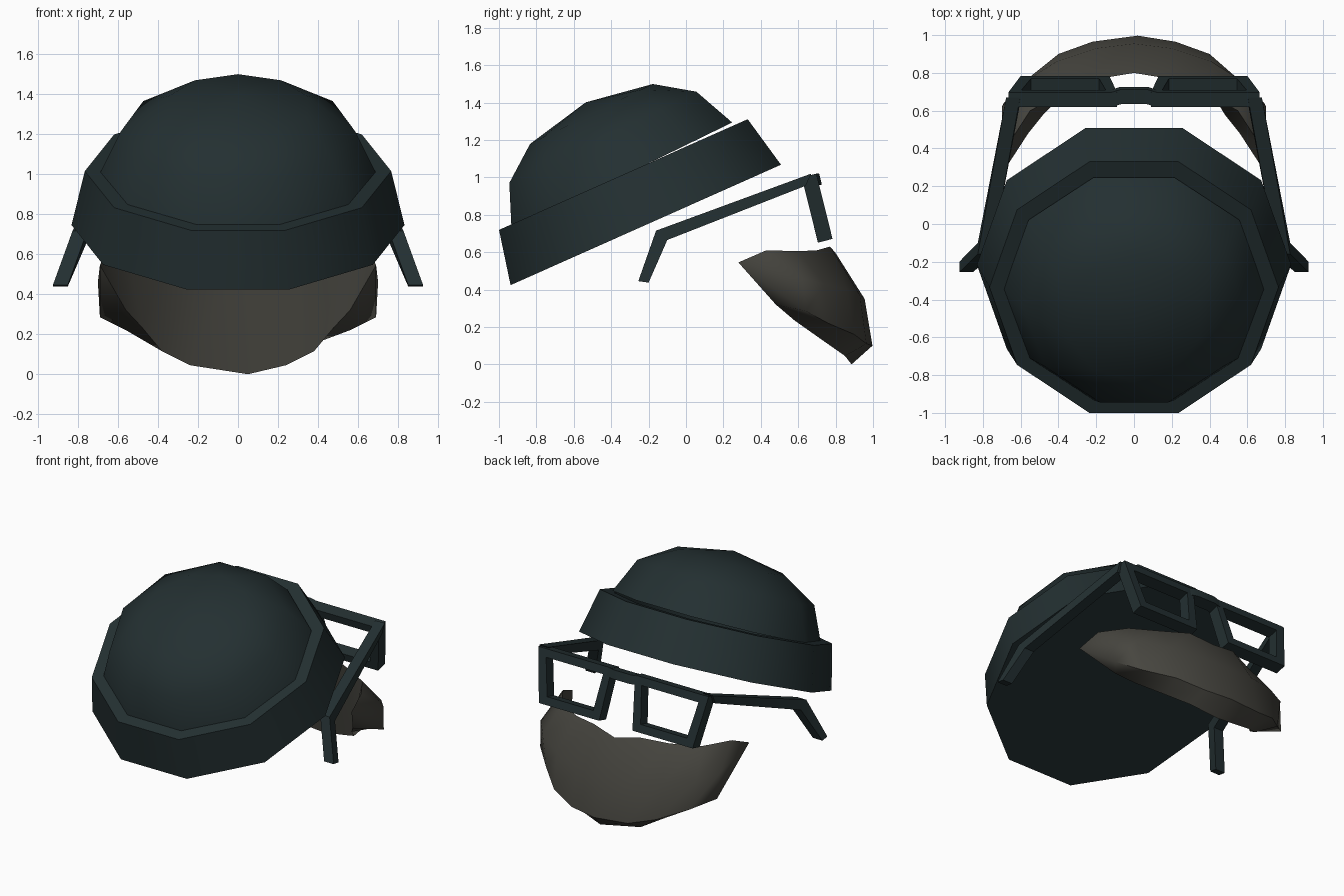
import bpy, bmesh
from math import sin, cos, pi, radians
from mathutils import Vector, Matrix

cube = bpy.data.objects.get("Cube")
if cube:
    bpy.data.objects.remove(cube)


def material(name, rgb):
    m = bpy.data.materials.new(name)
    m.use_nodes = True
    color = (*rgb, 1)
    m.diffuse_color = color
    bsdf = m.node_tree.nodes["Principled BSDF"]
    bsdf.inputs["Base Color"].default_value = color
    bsdf.inputs["Roughness"].default_value = 0.8
    return m


DARK = material("dark teal", (0.017, 0.029, 0.031))
HAIR = material("grey brown", (0.062, 0.060, 0.050))


def finish(name, bm, mat, angle):
    bmesh.ops.recalc_face_normals(bm, faces=bm.faces)
    mesh = bpy.data.meshes.new(name)
    bm.to_mesh(mesh)
    bm.free()
    mesh.materials.append(mat)
    obj = bpy.data.objects.new(name, mesh)
    bpy.context.collection.objects.link(obj)
    bpy.ops.object.select_all(action="DESELECT")
    obj.select_set(True)
    bpy.context.view_layer.objects.active = obj
    bpy.ops.object.shade_smooth_by_angle(angle=radians(angle))
    return obj


def skin(bm, rings, closed=False):
    """Join equal rings of vertices with quads."""
    n = len(rings[0])
    pairs = list(zip(rings, rings[1:])) + ([(rings[-1], rings[0])] if closed else [])
    for a, b in pairs:
        for i in range(n):
            j = (i + 1) % n
            bm.faces.new((a[i], a[j], b[j], b[i]))


def ring(bm, r, z, turn, sides=10):
    """Ring whose zero direction is +y."""
    return [bm.verts.new((r * sin(a), r * cos(a), z))
            for a in (2 * pi * (k + turn) / sides for k in range(sides))]


def tilt(y, z, angle):
    return Matrix.Translation((0, y, z)) @ Matrix.Rotation(radians(angle), 4, "X")


# Folded band of the hat, closed below
bm = bmesh.new()
rings = [ring(bm, r, z, 0.5) for r, z in ((0.832, -0.295), (0.765, 0), (0.67, 0))]
skin(bm, rings)
bm.faces.new(rings[0])
bm.transform(tilt(-0.335, 1.015, 24))
finish("hat_band", bm, DARK, 50)

# Crown of the hat, with staggered upper rings
bm = bmesh.new()
base, middle, upper = [ring(bm, r, z, t) for r, z, t in
                       ((0.69, -0.005, 0.5), (0.585, 0.227, 0.5), (0.365, 0.366, 0))]
skin(bm, [base, middle])
tip = bm.verts.new((0, 0, 0.435))
for i in range(10):
    j = (i + 1) % 10
    bm.faces.new((middle[i], middle[i - 1], upper[i]))
    bm.faces.new((upper[i], upper[j], middle[i]))
    bm.faces.new((upper[i], upper[j], tip))
bm.transform(tilt(-0.345, 1.01, 26))
finish("hat_crown", bm, DARK, 50)

# Glasses rims: tapered frames, leaning forward at the bottom
DOWN, DEPTH = Vector((0, 0.24, -0.97)), Vector((0, -0.078, -0.02))
TOP = Vector((0, 0.697, 1.02))


def rim_point(x, drop):
    return TOP + Vector((x, 0, 0)) + DOWN * drop


for side, label in ((1, "left"), (-1, "right")):
    bm = bmesh.new()
    outer = [(0.09, 0), (0.665, 0), (0.6, 0.36), (0.13, 0.36)]
    inner = [(0.15, 0.055), (0.595, 0.055), (0.545, 0.305), (0.185, 0.305)]
    loops = []
    for shape, back in ((outer, 0), (inner, 0), (inner, 1), (outer, 1)):
        loops.append([bm.verts.new(rim_point(side * x, d) + DEPTH * back) for x, d in shape])
    skin(bm, loops, closed=True)
    finish(label + "_rim", bm, DARK, 30)

# Bridge between the rims
bm = bmesh.new()
sections = []
for x, out in ((-0.12, 0), (-0.07, 0.015), (0.07, 0.015), (0.12, 0)):
    sections.append([bm.verts.new(rim_point(x, d) + DEPTH * b + Vector((0, out, 0)))
                     for d, b in ((0, 0), (0.06, 0), (0.06, 1), (0, 1))])
skin(bm, sections)
bm.faces.new(sections[0])
bm.faces.new(sections[-1])
finish("bridge", bm, DARK, 30)

# Temple arms with bent ear ends
for side, label in ((1, "left"), (-1, "right")):
    bm = bmesh.new()
    stations = []
    # outline pairs: x, upper (y, z), lower (y, z)
    for x, up, low in ((0.64, (0.67, 1.02), (0.64, 0.955)),
                       (0.79, (-0.16, 0.715), (-0.1, 0.665)),
                       (0.888, (-0.255, 0.445), (-0.2, 0.437))):
        stations.append([bm.verts.new((side * (x + w), y, z)) for w, (y, z) in
                         ((-0.037, up), (0.037, up), (0.037, low), (-0.037, low))])
    skin(bm, stations)
    bm.faces.new(stations[0])
    bm.faces.new(stations[-1])
    finish(label + "_temple", bm, DARK, 30)

# Beard: columns from the centre to the cheek (top, cheek, jaw, underside)
columns = [
    ((0, 0.80, 0.595), (0, 0.955, 0.35), (0.02, 0.997, 0.10), (0.05, 0.885, 0.0)),
    ((0.18, 0.77, 0.63), (0.2, 0.93, 0.37), (0.22, 0.965, 0.11), (0.24, 0.85, 0.045)),
    ((0.36, 0.70, 0.61), (0.41, 0.86, 0.4), (0.40, 0.90, 0.16), (0.38, 0.75, 0.115)),
    ((0.55, 0.60, 0.605), (0.6, 0.74, 0.43), (0.56, 0.76, 0.22), (0.48, 0.58, 0.235)),
    ((0.66, 0.43, 0.61), (0.7, 0.62, 0.46), (0.69, 0.64, 0.285), (0.56, 0.48, 0.32)),
]
bm = bmesh.new()
right = [[(-x, y, z) for x, y, z in c] for c in reversed(columns[1:])]
cols = [[bm.verts.new(p) for p in c] for c in right + columns]
skin(bm, cols)
for end, side in ((cols[0], -1), (cols[-1], 1)):
    point = bm.verts.new((side * 0.69, 0.28, 0.545))
    for i in range(4):
        bm.faces.new((end[i], end[(i + 1) % 4], point))
finish("beard", bm, HAIR, 60)
